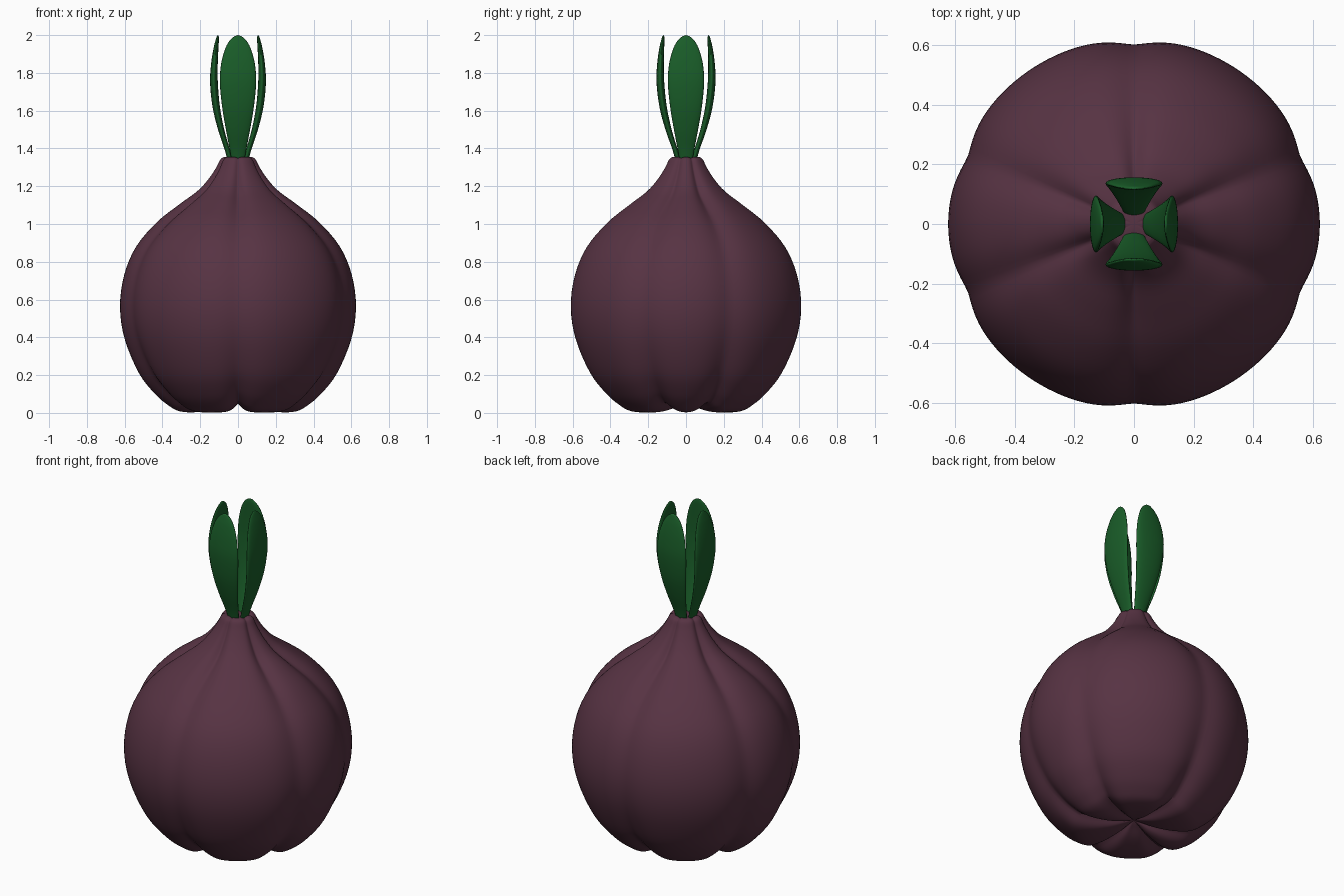
import bpy, math
from mathutils import Vector

if "Cube" in bpy.data.objects:
    bpy.data.objects.remove(bpy.data.objects["Cube"])


def material(name, rgb):
    m = bpy.data.materials.new(name)
    m.diffuse_color = (*rgb, 1)
    m.use_nodes = True
    m.node_tree.nodes["Principled BSDF"].inputs["Base Color"].default_value = m.diffuse_color
    return m


def smooth_path(points, steps):
    """Catmull-Rom interpolation through tuples of any length."""
    p = [Vector(q) for q in points]
    p = [2 * p[0] - p[1]] + p + [2 * p[-1] - p[-2]]
    out = []
    for i in range(1, len(p) - 2):
        a, b, c, d = p[i - 1:i + 3]
        for s in range(steps):
            t = s / steps
            out.append(0.5 * (2 * b + (c - a) * t + (2 * a - 5 * b + 4 * c - d) * t * t
                              + (3 * b - a - 3 * c + d) * t ** 3))
    return out + [p[-2]]


def loft(name, rings, start, end, mat, angle):
    """Skin a stack of closed rings and close both ends with a fan."""
    n = len(rings[0])
    verts = [v for r in rings for v in r] + [start, end]
    faces = [(k * n + i, k * n + (i + 1) % n, (k + 1) * n + (i + 1) % n, (k + 1) * n + i)
             for k in range(len(rings) - 1) for i in range(n)]
    s, last = len(verts) - 2, (len(rings) - 1) * n
    for i in range(n):
        j = (i + 1) % n
        faces += [(s, j, i), (s + 1, last + i, last + j)]
    me = bpy.data.meshes.new(name)
    me.from_pydata(verts, [], faces)
    me.materials.append(mat)
    ob = bpy.data.objects.new(name, me)
    bpy.context.collection.objects.link(ob)
    bpy.ops.object.select_all(action='DESELECT')
    ob.select_set(True)
    bpy.context.view_layer.objects.active = ob
    bpy.ops.object.shade_smooth_by_angle(angle=math.radians(angle))
    return ob


purple = material("onion_skin", (0.095, 0.033, 0.056))
green = material("leaf_green", (0.01, 0.11, 0.022))

# Bulb: revolved profile (radius, height, groove depth) pinched by six grooves
profile = [(0.04, 0.05, 0.01), (0.12, 0.02, 0.03), (0.22, 0.003, 0.045), (0.31, 0.008, 0.05),
           (0.37, 0.04, 0.045), (0.44, 0.1, 0.04), (0.525, 0.21, 0.033), (0.6, 0.39, 0.025),
           (0.625, 0.56, 0.022), (0.603, 0.73, 0.022), (0.54, 0.88, 0.024), (0.43, 1.01, 0.027),
           (0.31, 1.105, 0.03), (0.215, 1.175, 0.028), (0.155, 1.24, 0.02), (0.115, 1.3, 0.014),
           (0.093, 1.342, 0.01), (0.075, 1.355, 0.008)]
grooves = [math.radians(a) for a in (22, 90, 158, 202, 270, 338)]
path = smooth_path(profile, 4)
N = 144
rings = []
for k, (r, z, depth) in enumerate(path):
    a, b = path[max(k - 1, 0)], path[min(k + 1, len(path) - 1)]
    tangent = Vector((b[0] - a[0], b[1] - a[1])).normalized()
    ring = []
    for i in range(N):
        t = math.tau * i / N
        d = min(abs((t - g + math.pi) % math.tau - math.pi) for g in grooves)
        pinch = depth * math.exp(-(d / 0.15) ** 1.5)
        rr, zz = r - tangent.y * pinch, z + tangent.x * pinch
        ring.append((rr * math.cos(t), rr * math.sin(t), min(max(zz, 0), 1.355)))
    rings.append(ring)
loft("bulb", rings, (0, 0, 0.065), (0, 0, 1.35), purple, 50)

# Leaves: (height, inner distance, outer distance, half width)
leaf = [(1.335, 0.025, 0.055, 0.034), (1.4, 0.045, 0.073, 0.045), (1.5, 0.074, 0.107, 0.064),
        (1.62, 0.098, 0.137, 0.084), (1.75, 0.11, 0.151, 0.096), (1.85, 0.111, 0.146, 0.089),
        (1.93, 0.108, 0.134, 0.067), (1.975, 0.106, 0.123, 0.041), (1.995, 0.107, 0.117, 0.016)]
M = 28
for q, side in enumerate(("right", "back", "left", "front")):
    turn = q * math.pi / 2
    c, s = math.cos(turn), math.sin(turn)
    shift = 0.005 if q % 2 else -0.003
    rings = []
    for z, inner, outer, w in smooth_path(leaf, 4):
        ring = []
        for i in range(M):
            t = math.tau * i / M
            d = (inner + outer) / 2 + (outer - inner) / 2 * math.cos(t) + shift * (z - 1.335) / 0.4
            e = w * math.sin(t)
            ring.append((d * c - e * s, d * s + e * c, z))
        rings.append(ring)
    loft("leaf_" + side, rings, (0.04 * c, 0.04 * s, 1.335),
         ((0.112 + shift) * c, (0.112 + shift) * s, 2.0), green, 60)
